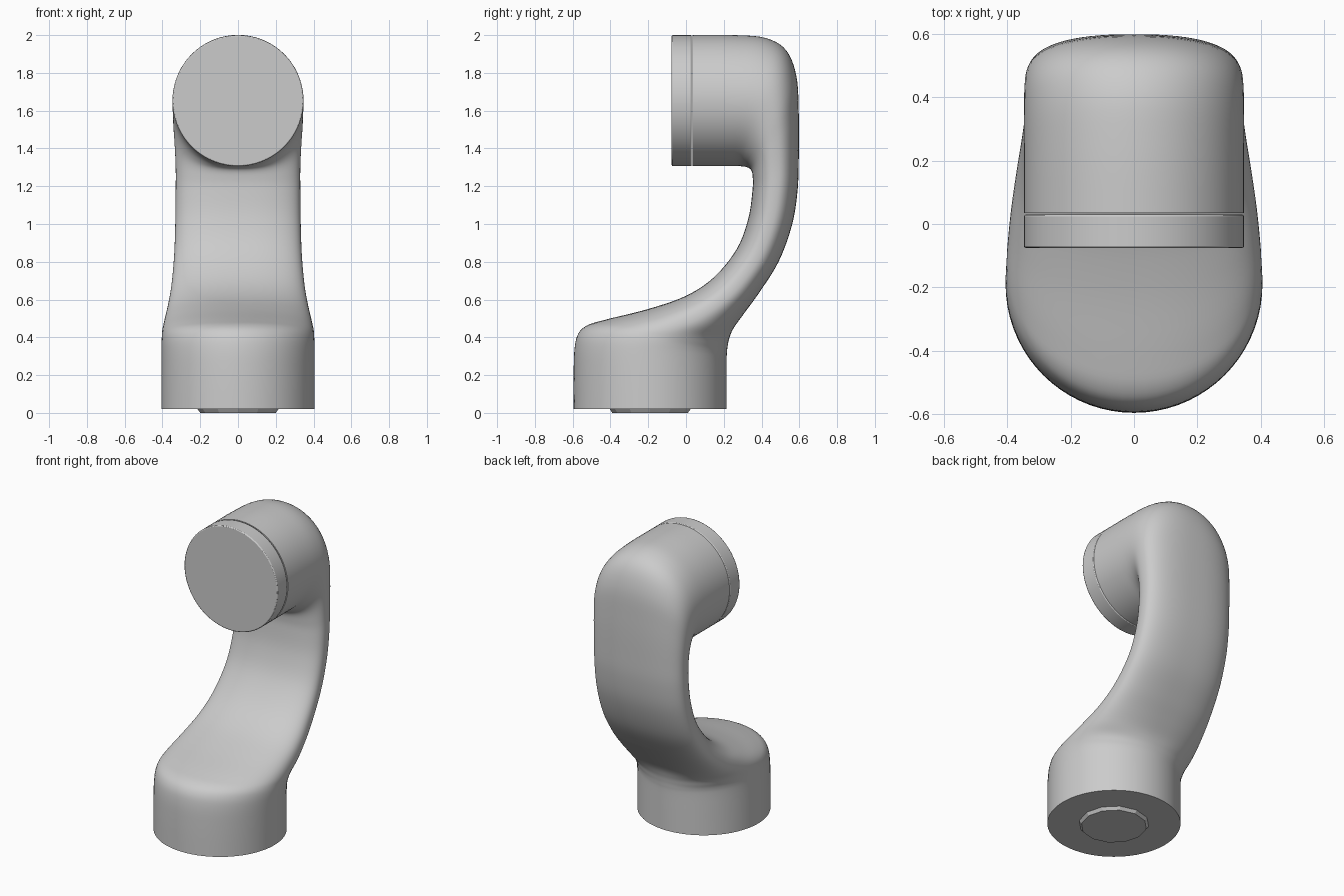
import bpy
import bmesh
import math
from mathutils import Vector, Matrix

default = bpy.data.objects.get("Cube")
if default:
    bpy.data.objects.remove(default, do_unlink=True)

grey = bpy.data.materials.new("light grey")
GREY = (0.6, 0.6, 0.6, 1)
grey.use_nodes = True
grey.diffuse_color = GREY
grey.node_tree.nodes["Principled BSDF"].inputs["Base Color"].default_value = GREY


def finish(name, bm, angle):
    """Turn a bmesh into a named, shaded object."""
    bmesh.ops.recalc_face_normals(bm, faces=bm.faces[:])
    mesh = bpy.data.meshes.new(name)
    bm.to_mesh(mesh)
    bm.free()
    mesh.materials.append(grey)
    obj = bpy.data.objects.new(name, mesh)
    bpy.context.collection.objects.link(obj)
    bpy.ops.object.select_all(action="DESELECT")
    obj.select_set(True)
    bpy.context.view_layer.objects.active = obj
    bpy.ops.object.shade_smooth_by_angle(angle=math.radians(angle))
    return obj


def spline(rows, steps):
    """Smooth curve through rows of numbers of any width."""
    rows = [Vector(r) for r in rows]
    rows = [rows[0]] + rows + [rows[-1]]
    out = []
    for a, b, c, d in zip(rows, rows[1:], rows[2:], rows[3:]):
        for k in range(steps):
            t = k / steps
            out.append(0.5 * (2 * b + (c - a) * t + (2 * a - 5 * b + 4 * c - d) * t**2
                              + (3 * b - a - 3 * c + d) * t**3))
    return out + [rows[-1]]


def power(v, e):
    return math.copysign(abs(v) ** e, v)


def cylinder(radius_low, radius_high, depth, sides, matrix):
    bm = bmesh.new()
    bmesh.ops.create_cone(bm, cap_ends=True, segments=sides, radius1=radius_low,
                          radius2=radius_high, depth=depth, matrix=matrix)
    return bm


# Arm sections: inner y, inner z, outer y, outer z, half width, squareness
SECTIONS = [
    (-.595, .02, .215, .02, .405, 2),
    (-.595, .20, .215, .16, .405, 2),
    (-.59, .34, .215, .28, .405, 2),
    (-.57, .42, .217, .32, .405, 2),
    (-.52, .465, .22, .35, .403, 2.05),
    (-.42, .495, .228, .39, .40, 2.1),
    (-.20, .55, .25, .445, .388, 2.3),
    (0, .62, .31, .53, .37, 2.4),
    (.15, .72, .39, .64, .352, 2.5),
    (.27, .87, .49, .80, .338, 2.5),
    (.33, 1.03, .56, .99, .332, 2.5),
    (.352, 1.18, .59, 1.17, .33, 2.5),
    (.353, 1.25, .597, 1.35, .33, 2.5),
    (.345, 1.285, .597, 1.58, .336, 2.4),
    (.325, 1.30, .585, 1.78, .343, 2.25),
    (.30, 1.305, .53, 1.92, .346, 2.1),
    (.27, 1.306, .42, 1.985, .347, 2),
    (.20, 1.306, .25, 2, .347, 2),
    (.034, 1.306, .034, 2, .347, 2),
]

# Curved arm, from round base to round head
SIDES = 72
bm = bmesh.new()
rings = []
for iy, iz, oy, oz, width, square in spline(SECTIONS, 5):
    inner, outer = Vector((0, iy, iz)), Vector((0, oy, oz))
    ring = []
    for k in range(SIDES):
        a = math.tau * k / SIDES
        p = (inner + outer) / 2 + (outer - inner) / 2 * power(math.cos(a), 2 / square)
        p.x = width * power(math.sin(a), 2 / square)
        ring.append(bm.verts.new(p))
    rings.append(ring)
for low, high in zip(rings, rings[1:]):
    for k in range(SIDES):
        j = (k + 1) % SIDES
        bm.faces.new((low[k], low[j], high[j], high[k]))
bm.faces.new(rings[0])
bm.faces.new(rings[-1])
finish("curved_arm", bm, 40)

# End cap on the head, separated by a fine seam
turn = Matrix.Translation((0, -.023, 1.653)) @ Matrix.Rotation(math.pi / 2, 4, "X")
cap = finish("head_cap", cylinder(.347, .347, .105, SIDES, turn), 40)
bevel = cap.modifiers.new("soft_rim", "BEVEL")
bevel.width = .006
bevel.segments = 2
bevel.limit_method = "ANGLE"

# Low faceted plug under the base
finish("base_plug", cylinder(.2, .217, .024, 12, Matrix.Translation((0, -.19, .012))), 20)
